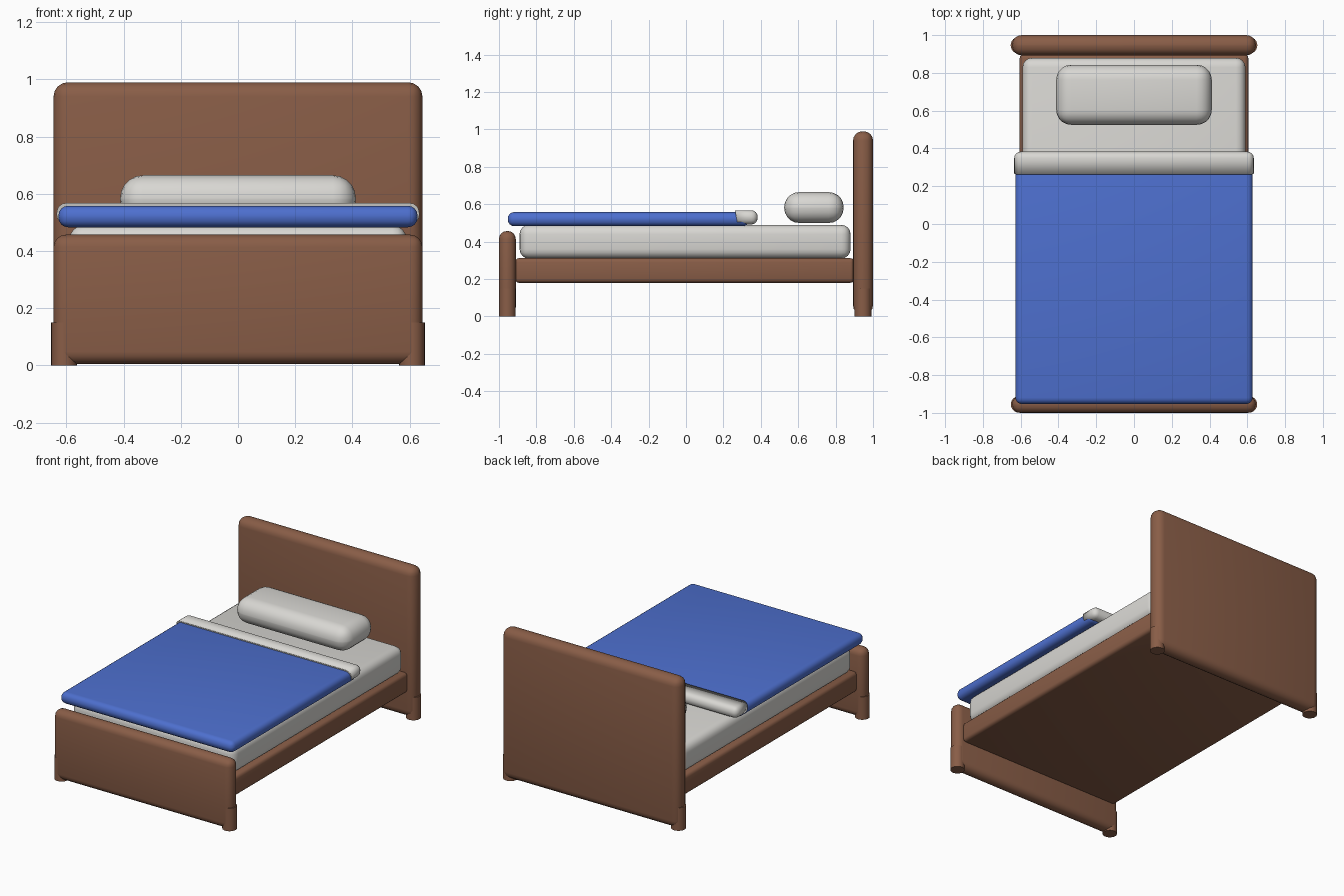
import bpy
from math import radians

cube = bpy.data.objects.get("Cube")
if cube:
    bpy.data.objects.remove(cube)


def material(name, rgb):
    m = bpy.data.materials.new(name)
    m.use_nodes = True
    m.diffuse_color = (*rgb, 1)
    m.node_tree.nodes["Principled BSDF"].inputs["Base Color"].default_value = (*rgb, 1)
    return m


wood = material("brown wood", (0.25, 0.11, 0.063))
linen = material("white linen", (0.69, 0.68, 0.65))
blue = material("blue blanket", (0.075, 0.16, 0.62))


def finish(ob, name, mat):
    ob.name = name
    ob.data.materials.append(mat)
    bpy.ops.object.shade_smooth_by_angle(angle=radians(35))
    return ob


def rounded_box(name, mat, half_x, y, z, radius, segments=4):
    """Box centred on x, spanning the y and z ranges, with rounded edges."""
    bpy.ops.mesh.primitive_cube_add(
        size=1, location=(0, (y[0] + y[1]) / 2, (z[0] + z[1]) / 2))
    ob = bpy.context.object
    ob.scale = (2 * half_x, y[1] - y[0], z[1] - z[0])
    bpy.ops.object.transform_apply(location=False, rotation=False, scale=True)
    bevel = ob.modifiers.new("rounding", 'BEVEL')
    bevel.width = radius
    bevel.segments = segments
    bpy.ops.object.modifier_apply(modifier=bevel.name)
    return finish(ob, name, mat)


# Wooden frame
rounded_box("headboard", wood, 0.645, (0.893, 1.0), (0.01, 0.99), 0.05)
rounded_box("footboard", wood, 0.645, (-1.0, -0.91), (0.005, 0.457), 0.043)
rounded_box("bed_base", wood, 0.605, (-0.915, 0.9), (0.18, 0.312), 0.022, 3)

# Round feet at the four corners
for end, y, r in (("front", -0.955, 0.044), ("back", 0.946, 0.045)):
    for side, sx in (("left", 1), ("right", -1)):
        bpy.ops.mesh.primitive_cylinder_add(
            vertices=24, radius=r, depth=0.15, location=(sx * 0.608, y, 0.075))
        finish(bpy.context.object, f"{end}_{side}_foot", wood)

# Bedding
rounded_box("mattress", linen, 0.59, (-0.89, 0.88), (0.31, 0.49), 0.05)
rounded_box("blanket", blue, 0.628, (-0.953, 0.34), (0.483, 0.558), 0.034)
fold = rounded_box("folded_sheet", linen, 0.634, (0.255, 0.383), (0.492, 0.568), 0.034)
rounded_box("pillow", linen, 0.412, (0.525, 0.843), (0.5, 0.665), 0.08, 5)

# Flatten the front of the fold into a slant where it meets the blanket
for v in fold.data.vertices:
    if v.co.y < -0.02:
        v.co.y = -0.05 - 0.2 * v.co.z
